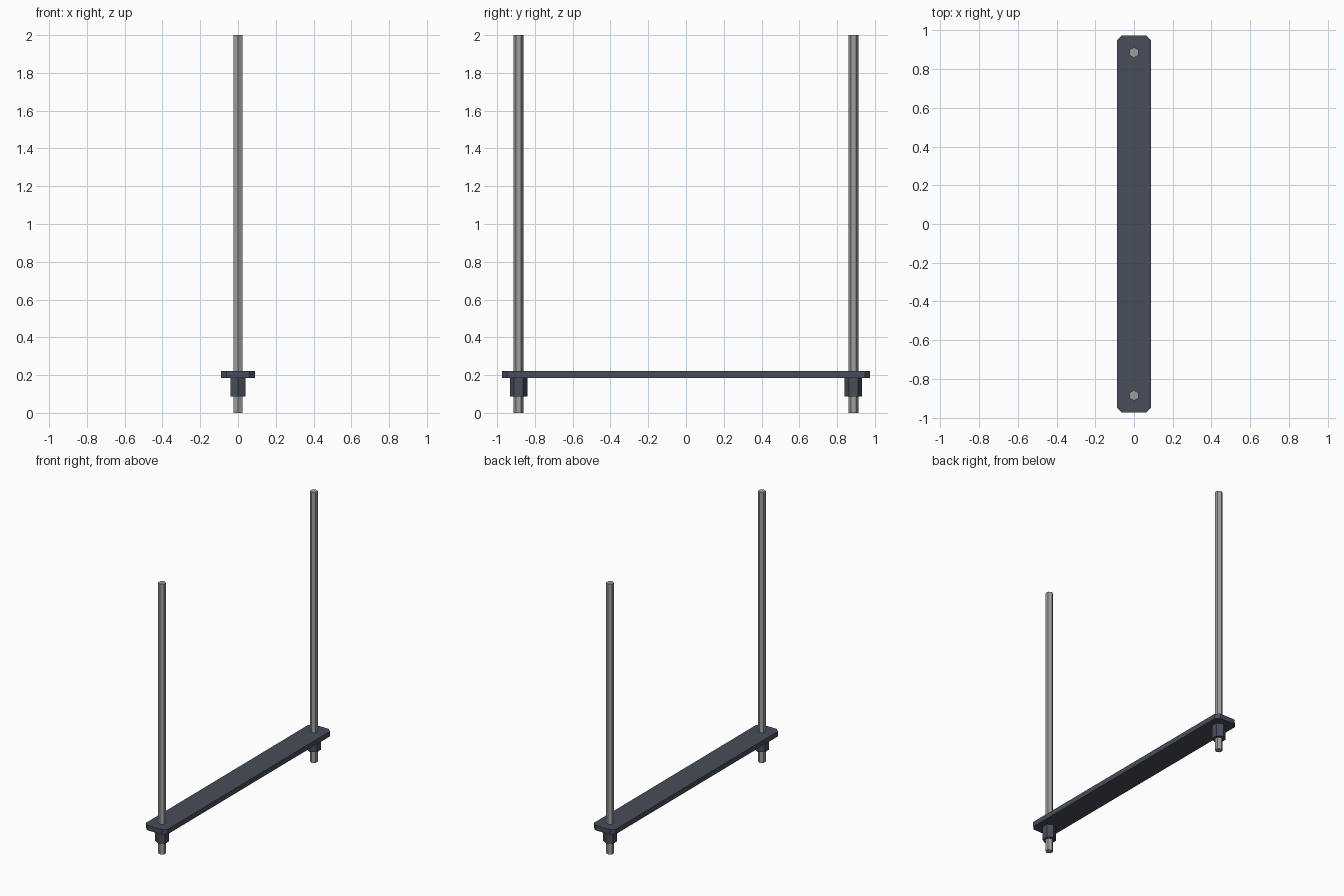
import bpy
import bmesh

if "Cube" in bpy.data.objects:
    bpy.data.objects.remove(bpy.data.objects["Cube"])

ROD_Y = 0.886
PLATE_Z = (0.186, 0.223)
NUT_Z = (0.088, 0.186)


def material(name, rgb):
    mat = bpy.data.materials.new(name)
    mat.diffuse_color = (*rgb, 1)
    mat.use_nodes = True
    mat.node_tree.nodes["Principled BSDF"].inputs["Base Color"].default_value = mat.diffuse_color
    return mat


def hex_bar(name, radius, y, z0, z1, mat):
    # Six-sided prism with corners pointing along y
    bpy.ops.mesh.primitive_cylinder_add(
        vertices=6, radius=radius, depth=z1 - z0, location=(0, y, (z0 + z1) / 2))
    obj = bpy.context.object
    obj.name = name
    obj.data.materials.append(mat)
    return obj


def chamfered_plate(name, hx, hy, cut, z0, z1, mat):
    # Octagonal outline extruded upward
    outline = [(hx, -hy + cut), (hx, hy - cut), (hx - cut, hy), (cut - hx, hy),
               (-hx, hy - cut), (-hx, -hy + cut), (cut - hx, -hy), (hx - cut, -hy)]
    bm = bmesh.new()
    face = bm.faces.new([bm.verts.new((x, y, z0)) for x, y in outline])
    top = bmesh.ops.extrude_face_region(bm, geom=[face])["geom"]
    verts = [v for v in top if isinstance(v, bmesh.types.BMVert)]
    bmesh.ops.translate(bm, verts=verts, vec=(0, 0, z1 - z0))
    bmesh.ops.recalc_face_normals(bm, faces=bm.faces)
    mesh = bpy.data.meshes.new(name)
    bm.to_mesh(mesh)
    bm.free()
    mesh.materials.append(mat)
    obj = bpy.data.objects.new(name, mesh)
    bpy.context.collection.objects.link(obj)
    return obj


dark = material("dark_steel", (0.065, 0.075, 0.1))
steel = material("bare_steel", (0.36, 0.35, 0.34))

# Cross plate
chamfered_plate("cross_plate", 0.089, 0.975, 0.028, *PLATE_Z, dark)

# Hanging rods with a nut under each end of the plate
for side, label in ((-1, "front"), (1, "back")):
    hex_bar(f"{label}_rod", 0.027, side * ROD_Y, 0, 2, steel)
    hex_bar(f"{label}_nut", 0.047, side * ROD_Y, *NUT_Z, dark)
